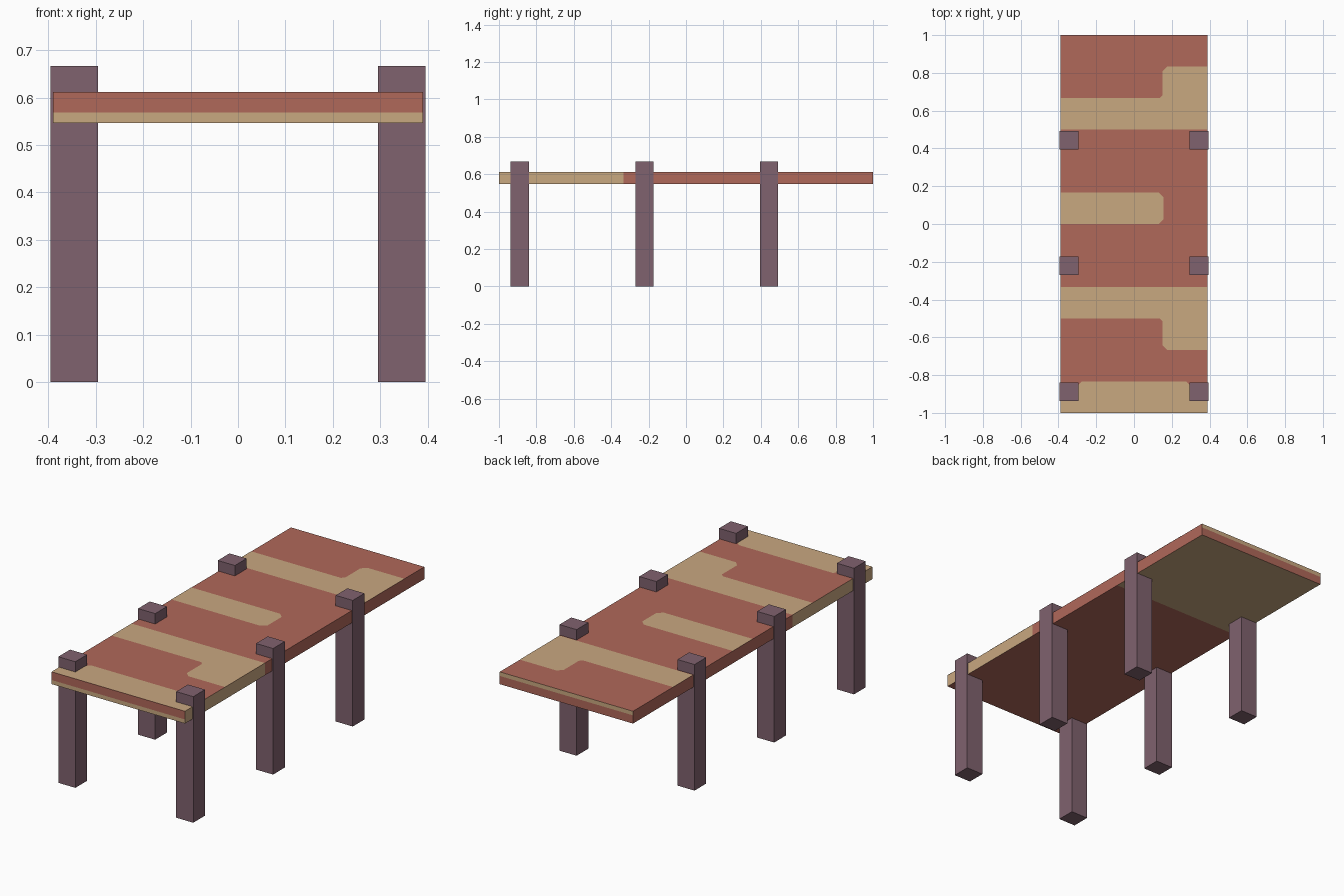
import bpy
import bmesh

if "Cube" in bpy.data.objects:
    bpy.data.objects.remove(bpy.data.objects["Cube"], do_unlink=True)


def material(name, colour):
    mat = bpy.data.materials.new(name)
    mat.use_nodes = True
    mat.diffuse_color = (*colour, 1)
    mat.node_tree.nodes["Principled BSDF"].inputs["Base Color"].default_value = (*colour, 1)
    return mat


RED = material("red wood", (0.434, 0.138, 0.102))
SAND = material("sand wood", (0.584, 0.392, 0.216))
PLUM = material("plum wood", (0.216, 0.122, 0.156))


def add_object(name, bm, *mats):
    mesh = bpy.data.meshes.new(name)
    bm.to_mesh(mesh)
    bm.free()
    for mat in mats:
        mesh.materials.append(mat)
    obj = bpy.data.objects.new(name, mesh)
    bpy.context.collection.objects.link(obj)
    return obj


def box(low, high):
    bm = bmesh.new()
    bmesh.ops.create_cube(bm, size=1)
    for v in bm.verts:
        v.co = [a if c < 0 else b for c, a, b in zip(v.co, low, high)]
    return bm


# Deck slab, cut so that each side can carry its two tones
HALF, BOTTOM, TOP = 0.39, 0.547, 0.612
THIRD = (TOP - BOTTOM) / 3
deck = box((-HALF, -1, BOTTOM), (HALF, 1, TOP))
cuts = [((0, y, 0), (0, 1, 0)) for y in (-1 / 3, 1 / 3)]
cuts += [((0, 0, z), (0, 0, 1)) for z in (BOTTOM + THIRD, TOP - THIRD)]
for point, normal in cuts:
    bmesh.ops.bisect_plane(deck, geom=deck.verts[:] + deck.edges[:] + deck.faces[:],
                           plane_co=point, plane_no=normal)
deck.normal_update()
for face in deck.faces:
    c, n = face.calc_center_median(), face.normal
    if abs(n.x) > 0.5:
        sandy = c.y < -1 / 3
    elif n.y < -0.5:
        sandy = c.z < BOTTOM + THIRD
    elif n.y > 0.5:
        sandy = c.z > TOP - THIRD
    else:
        sandy = n.z < 0 and c.y > 1 / 3
    face.material_index = int(sandy)
add_object("deck", deck, RED, SAND)


# Sand planks inlaid in the deck top, with clipped corners
def inlay(name, outline):
    bm = bmesh.new()
    bm.faces.new([bm.verts.new((x, y, TOP + 0.001)) for x, y in outline])
    bmesh.ops.recalc_face_normals(bm, faces=bm.faces)
    if bm.faces[:][0].normal.z < 0:
        bmesh.ops.reverse_faces(bm, faces=bm.faces)
    add_object(name, bm, SAND)


STEP, E, C = 1 / 6, 0.15, 0.025


def hooked(y, side):
    """Full-width plank from y to y + side * STEP, with a tab one plank further."""
    inner, outer = y + side * STEP, y + side * 2 * STEP
    return [(-HALF, y), (HALF, y), (HALF, outer), (E + C, outer), (E, outer - side * C),
            (E, inner + side * 0.015), (E - 0.015, inner), (-HALF, inner)]


inlay("back_inlay", hooked(3 * STEP, 1))
inlay("front_inlay", hooked(-2 * STEP, -1))
inlay("middle_inlay", [(-HALF, 0), (0.13, 0), (0.157, C), (0.157, STEP - C),
                       (0.13, STEP), (-HALF, STEP)])
edge = -5 * STEP
inlay("end_inlay", [(-HALF, -1), (HALF, -1), (HALF, edge - C), (0.3, edge - C), (0.275, edge),
                    (-0.275, edge), (-0.3, edge - C), (-HALF, edge - C)])

# Three pairs of square posts
for place, y in (("front", -0.889), ("middle", -0.222), ("back", 0.444)):
    for side, x in (("left", 0.345), ("right", -0.345)):
        add_object(f"{place}_{side}_post",
                   box((x - 0.05, y - 0.049, 0), (x + 0.05, y + 0.049, 0.667)), PLUM)
